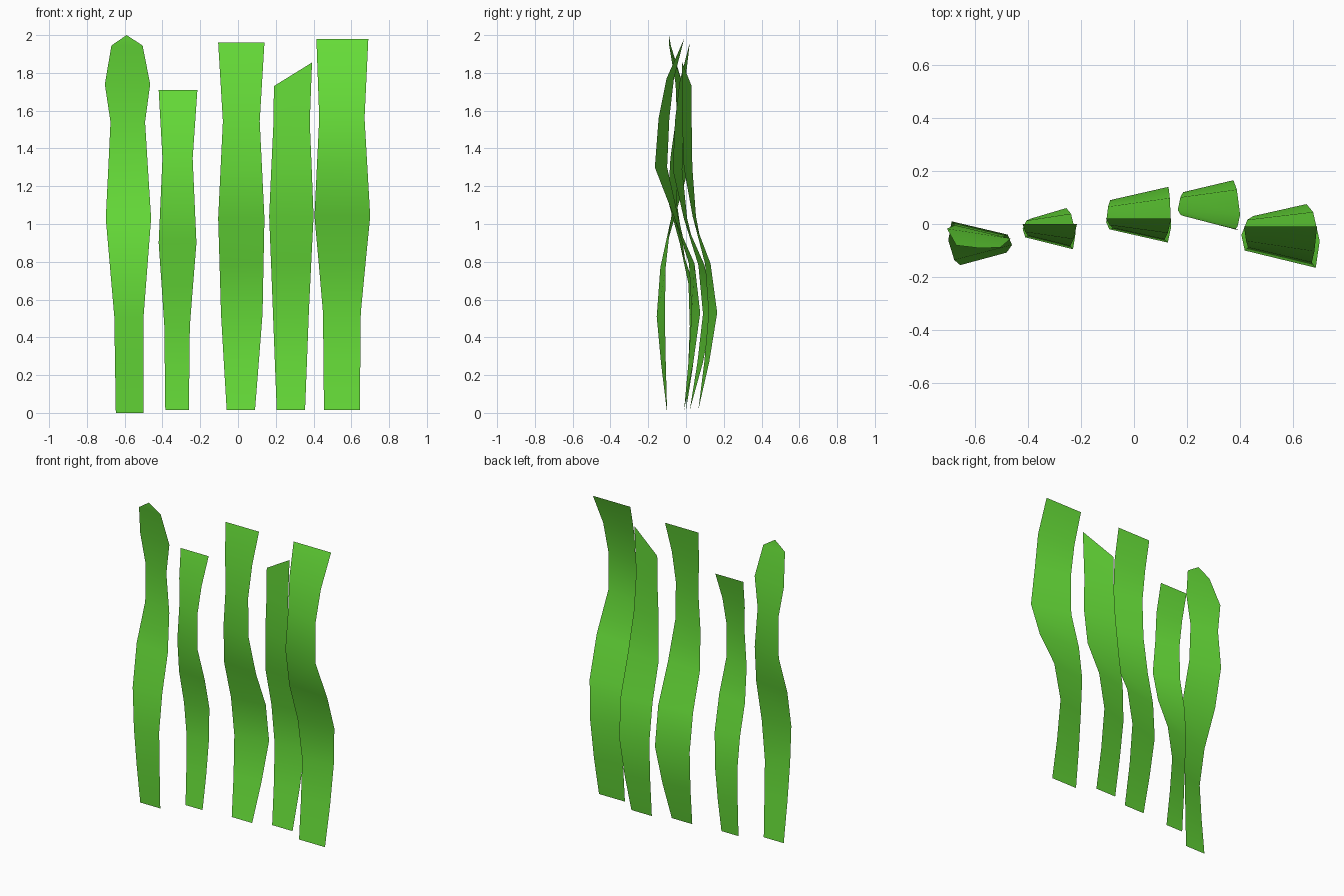
import bpy

if "Cube" in bpy.data.objects:
    bpy.data.objects.remove(bpy.data.objects["Cube"])

green = bpy.data.materials.new("leaf_green")
green.diffuse_color = (0.133, 0.72, 0.04, 1)
green.use_nodes = True
green.node_tree.nodes["Principled BSDF"].inputs["Base Color"].default_value = green.diffuse_color

# Shared S-curve: share of the lower bulge (+) and upper bulge (-) at each row
ROWS = [0.015, 0.27, 0.53, 0.79, 1.04, 1.30, 1.56, 1.77, 1.98]
WAVE = [0, 0.58, 1, 0.65, -0.35, -1, -0.87, -0.6, 0]


def expand(keys):
    """Fill in the rows halfway between the given width keys."""
    out = [keys[0]]
    for a, b in zip(keys, keys[1:]):
        out += [(a + b) / 2, b]
    return out


def sway(base, low, high, wave=WAVE):
    return [base + (low if w > 0 else high) * w for w in wave]


def blade(name, left, right, tip=None):
    """Ribbon between two edge paths, with an optional pointed tip."""
    verts = [p for pair in zip(left, right) for p in pair]
    faces = [(2 * i, 2 * i + 1, 2 * i + 3, 2 * i + 2) for i in range(len(left) - 1)]
    if tip:
        verts.append(tip)
        n = len(verts)
        faces.append((n - 3, n - 2, n - 1))
    mesh = bpy.data.meshes.new(name)
    mesh.from_pydata(verts, [], faces)
    mesh.materials.append(green)
    for p in mesh.polygons:
        p.use_smooth = True
    ob = bpy.data.objects.new(name, mesh)
    bpy.context.collection.objects.link(ob)


# Square-topped blades: top height, base y, left x keys, right x keys,
# (lower, upper) sway of left edge and of right edge
square = {
    "short_blade": (1.71, 0.0, [-.385, -.39, -.42, -.40, -.42],
                    [-.26, -.255, -.22, -.24, -.215], (.02, .05), (.06, .095)),
    "middle_blade": (1.96, 0.02, [-.06, -.09, -.105, -.08, -.105],
                     [.09, .13, .14, .115, .14], (.07, .04), (.12, .09)),
    "wide_blade": (1.98, -0.01, [.455, .45, .405, .43, .415],
                   [.645, .65, .70, .67, .69], (.04, .09), (.085, .155)),
}
for name, (top, y, lx, rx, ls, rs) in square.items():
    zs = [0.015 + (z - 0.015) * (top - 0.015) / 1.965 for z in ROWS]
    blade(name, list(zip(expand(lx), sway(y, *ls), zs)),
          list(zip(expand(rx), sway(y, *rs), zs)))

# Blade with a slanted top, upper part staying nearly upright
wave = WAVE[:5] + [-0.9, -1, -1, -1]
zl = ROWS[:6] + [1.54, 1.64, 1.73]
zr = ROWS[:6] + [1.54, 1.70, 1.855]
blade("slanted_blade",
      list(zip(expand([.205, .185, .165, .188, .19]), sway(.065, .055, .035, wave), zl)),
      list(zip(expand([.355, .375, .40, .38, .392]), sway(.065, .10, .085, wave), zr)))

# Pointed blade, curving the opposite way
zp = [0, 0.26, 0.51, 0.77, 1.03, 1.28, 1.54, 1.74, 1.945]
wave = WAVE[:7] + [-0.75, -0.18]
xl = expand([-.647, -.655, -.70, -.675, -.67])
xr = expand([-.50, -.50, -.46, -.492, -.505])
xl[7], xr[7] = -.705, -.465
blade("pointed_blade", list(zip(xl, sway(-.10, -.055, -.11, wave), zp)),
      list(zip(xr, sway(-.10, -.012, -.06, wave), zp)), (-.59, -.09, 2.0))
